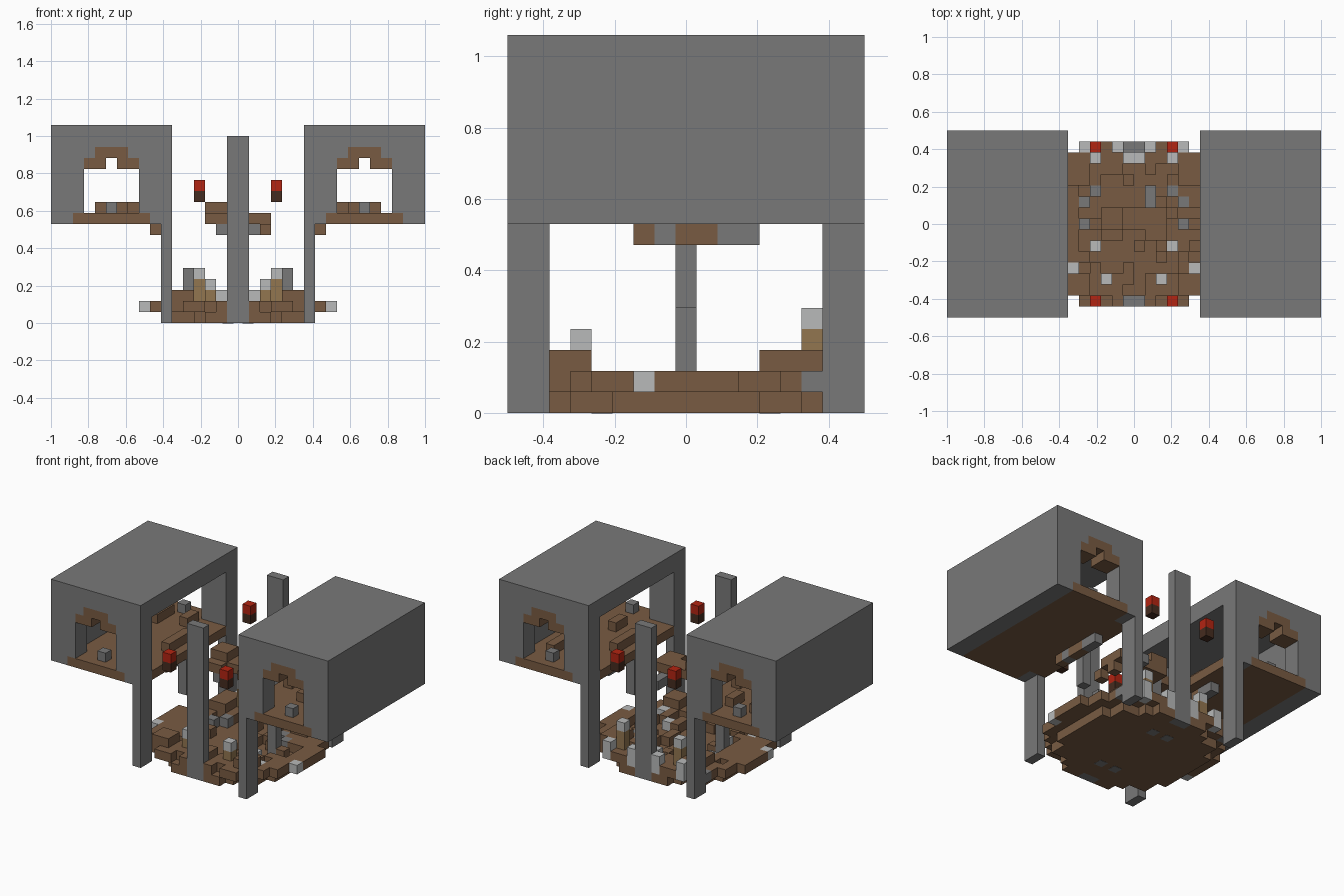
import bpy, bmesh, random
from mathutils import Vector

cube = bpy.data.objects.get("Cube")
if cube:
    bpy.data.objects.remove(cube, do_unlink=True)

random.seed(4)
V = 1 / 17  # edge of one block


def material(name, rgb):
    m = bpy.data.materials.new(name)
    m.use_nodes = True
    col = (*rgb, 1)
    m.diffuse_color = col
    bsdf = next(n for n in m.node_tree.nodes if n.type == 'BSDF_PRINCIPLED')
    bsdf.inputs["Base Color"].default_value = col
    return m


STONE = material("grey stone", (.19, .19, .19))
EARTH = material("brown earth", (.19, .105, .055))
PALE = material("pale stone", (.48, .49, .49))
TAN = material("tan wood", (.29, .18, .08))
RED = material("red lamp", (.45, .018, .006))
DARK = material("dark wood", (.06, .025, .014))


def blocks(name, mat, boxes):
    """One object from boxes given as (x0, x1, y0, y1, z0, z1) in block units."""
    bm = bmesh.new()
    for x0, x1, y0, y1, z0, z1 in boxes:
        made = bmesh.ops.create_cube(bm, size=1)["verts"]
        for v in made:
            v.co = Vector((x1 if v.co.x > 0 else x0,
                           y1 if v.co.y > 0 else y0,
                           z1 if v.co.z > 0 else z0)) * V
    me = bpy.data.meshes.new(name)
    bm.to_mesh(me)
    bm.free()
    me.materials.append(mat)
    ob = bpy.data.objects.new(name, me)
    bpy.context.collection.objects.link(ob)
    return ob


def cell(x, y, z0, z1):
    return (x - .5, x + .5, y - .5, y + .5, z0, z1)


def flip_x(boxes):
    return [(-b[1], -b[0], *b[2:]) for b in boxes]


def flip_y(boxes):
    return [(*b[:2], -b[3], -b[2], *b[4:]) for b in boxes]


def pair(boxes):
    return boxes + flip_x(boxes)


# Raised halls, one on each side
front_wall = [(7, 9, -8.5, -6.5, 10, 16), (14, 17, -8.5, -6.5, 10, 16),
              (9, 10, -8.5, -6.5, 15, 16), (13, 14, -8.5, -6.5, 15, 16),
              (7, 8, -8.5, -6.5, 9, 10), (15, 17, -8.5, -6.5, 9, 10)]
front_arch = [(9, 11, -8.5, -6.5, 14, 15), (12, 14, -8.5, -6.5, 14, 15),
              (10, 13, -8.5, -6.5, 15, 16)]
corner = [(6, 7, -8.5, -6.5, 0, 16)]
shell = [(6, 17, -8.5, 8.5, 16, 18), (15, 17, -6.5, 6.5, 9, 16)]
floor = [(6, 15, -6.5, 6.5, 9, 10), (8, 15, -8.5, -6.5, 9, 10),
         (8, 15, 6.5, 8.5, 9, 10)]
for side, turn in (("left", list), ("right", flip_x)):
    blocks(side + "_hall_roof_and_outer_wall", STONE, turn(shell))
    blocks(side + "_hall_end_walls", STONE, turn(front_wall + flip_y(front_wall)))
    blocks(side + "_hall_arches", EARTH, turn(front_arch + flip_y(front_arch)))
    blocks(side + "_hall_corner_pillars", STONE, turn(corner + flip_y(corner)))
    blocks(side + "_hall_floor", EARTH, turn(floor))
    # Rubble on the hall floor, and hanging under it
    blocks(side + "_hall_rubble", EARTH, turn(
        [(9, 10, 4, 6, 10, 11), (10, 11, -4, -2, 10, 11), (12, 13, 3, 6, 10, 11),
         (7, 8, -2, 2, 10, 11)]))
    blocks(side + "_hall_stones", STONE, turn(
        [cell(11.5, -7, 10, 11), cell(11.5, 7, 10, 11)]))
    blocks(side + "_under_brackets", STONE, turn(
        [cell(7.5, -1, 8, 9), (7, 8, 1.5, 3.5, 8, 9)]))
    blocks(side + "_under_earth", EARTH, turn(
        [cell(7.5, -2, 8, 9), (7, 8, -.5, 1.5, 8, 9)]))
    blocks(side + "_hanging_post", STONE, turn([cell(6.5, 0, 5, 9)]))

# Free pillars in the middle of each open end
blocks("middle_pillars", STONE, [(-1, 1, -7.5, -6.5, 0, 17), (-1, 1, 6.5, 7.5, 0, 17)])

# Floating lamps
for y, end in ((-7, "front"), (7, "back")):
    blocks(end + "_lamp_tops", RED, pair([cell(3.5, y, 12, 13)]))
    blocks(end + "_lamp_bases", DARK, pair([cell(3.5, y, 11, 12)]))

# Floating remains of a bridge
blocks("bridge_earth", EARTH, [(-3, -1, -1.5, 1.5, 9, 10), (-3, -1, -.5, 1.5, 10, 11),
                               (-1, 1, -.5, 1.5, 9, 10), (1, 3, -1.5, 1.5, 9, 10),
                               cell(2.5, 0, 8, 9), cell(2.5, -2, 8, 9)])
blocks("bridge_stones", STONE, [cell(-1.5, -1, 8, 9), (1, 2, 1.5, 3.5, 8, 9)])

# Props standing on the ground: (x, y, bottom, top), mirrored left and right
candles = [(3.5, 6, 1, 4), (2.5, -5, 1, 3)]
candle_tops = [(x, y, top, top + 1) for x, y, _, top in candles]
pale = [(4.5, 7, 1, 3), (1.5, 7, 1, 3), (.5, 6, 1, 3), (3.5, -2, 1, 2),
        (5.5, -4, 1, 2), (8.5, -2, 1, 2)]
stones = [(3.5, 3, 1, 2), (4.5, 2, 1, 2), (4.5, 0, 1, 5), (6.5, 6, 1, 2)]
for name, mat, props in (("candles", TAN, candles), ("candle_tops", PALE, candle_tops),
                         ("pale_blocks", PALE, pale), ("ground_stones", STONE, stones)):
    blocks(name, mat, pair([cell(*p) for p in props]))
taken = {(x, y) for x, y, *_ in candles + pale + stones}

# Ground: round base layer, wider broken rim and raised heaps
base, rim, heaps = [], [], []
for i in range(-9, 9):
    for y in range(-7, 8):
        x = i + .5
        a = abs(x)
        if a < 1 and abs(y) == 7:
            continue
        solid = x * x + y * y < 7.5 ** 2
        if solid:
            base.append(cell(x, y, 0, 1))
        if (a, y) in taken:
            continue
        inside = (x / 9) ** 2 + (y / 8.2) ** 2 < 1
        middle = (x / 5.2) ** 2 + (y / 5.2) ** 2 < 1
        if inside and (not solid or random.random() < (.12 if middle else .8)):
            rim.append(cell(x, y, 1, 2))
        if 4 < a < 6 and (-6 <= y <= -5 or 4 <= y <= 6):
            heaps.append(cell(x, y, 1, 3))
blocks("ground_base", EARTH, base)
blocks("ground_rim", EARTH, rim)
blocks("ground_heaps", EARTH, heaps)

# Small stone plates set in the underside
blocks("underside_stones", STONE, [(x - .5, x + .5, y - .5, y + .5, 0, .05)
                                   for x in (-.9, .9) for y in (-4, 4)] and
       [(x - .5, x + .5, y - .5, y + .5, -.02, .05) for x in (-.9, .9) for y in (-4, 4)])
